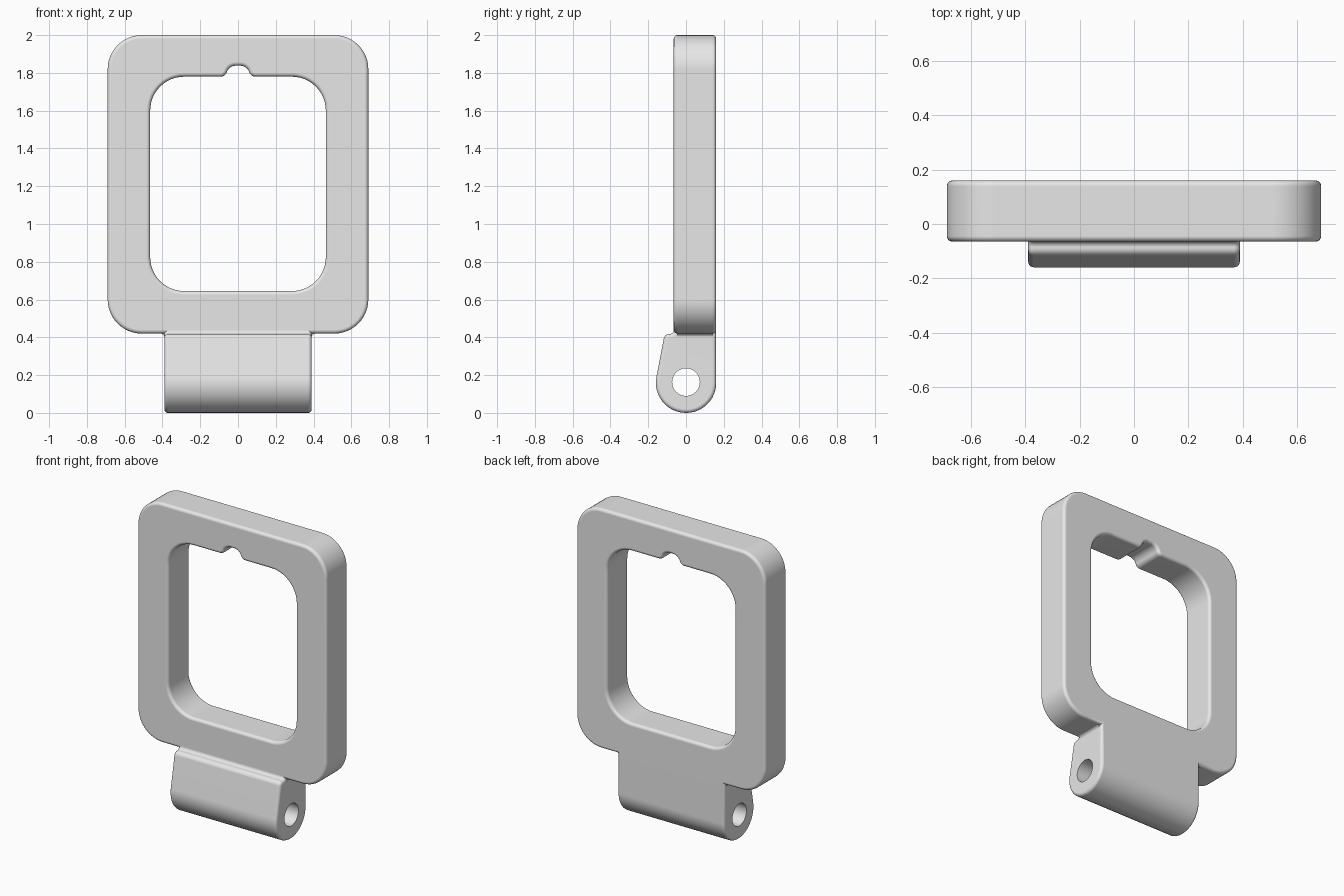
import bpy, bmesh, math
from mathutils import Vector

if "Cube" in bpy.data.objects:
    bpy.data.objects.remove(bpy.data.objects["Cube"], do_unlink=True)

grey = bpy.data.materials.new("light_grey")
grey.use_nodes = True
grey.diffuse_color = (0.8, 0.8, 0.8, 1)
grey.node_tree.nodes["Principled BSDF"].inputs["Base Color"].default_value = (0.8, 0.8, 0.8, 1)

EDGE = 0.02               # rounding of the outer edges
FRONT, BACK = -0.065, 0.16


def rounded(corners, steps=12):
    """Outline from counter-clockwise (u, v, radius) corners."""
    out = []
    n = len(corners)
    for i, (u, v, r) in enumerate(corners):
        p = Vector((u, v))
        if r == 0:
            out.append(p)
            continue
        a = (Vector(corners[i - 1][:2]) - p).normalized()
        b = (Vector(corners[(i + 1) % n][:2]) - p).normalized()
        half = a.angle(b) / 2
        centre = p + (a + b).normalized() * r / math.sin(half)
        start = p + a * r / math.tan(half) - centre
        end = p + b * r / math.tan(half) - centre
        sweep = math.pi - 2 * half
        for k in range(steps + 1):
            t = k / steps
            out.append(centre + (start * math.sin((1 - t) * sweep)
                                 + end * math.sin(t * sweep)) / math.sin(sweep))
    return out


def inset(outline, d):
    """Move an outline inwards by d."""
    out = []
    n = len(outline)
    for i, p in enumerate(outline):
        e = (p - outline[i - 1]).normalized()
        f = (outline[(i + 1) % n] - p).normalized()
        n1, n2 = Vector((-e.y, e.x)), Vector((-f.y, f.x))
        out.append(p + (n1 + n2) * d / (1 + n1.dot(n2)))
    return out


def prism(name, outline, layers, axis):
    """Stack the outline at each (position, inset) layer along x or y."""
    bm = bmesh.new()
    rings = []
    for pos, d in layers:
        rings.append([bm.verts.new((pos, p.x, p.y) if axis == "x" else (p.x, pos, p.y))
                      for p in inset(outline, d)])
    n = len(outline)
    for lo, hi in zip(rings, rings[1:]):
        for i in range(n):
            j = (i + 1) % n
            bm.faces.new((lo[i], lo[j], hi[j], hi[i]))
    bm.faces.new(rings[0])
    bm.faces.new(rings[-1])
    bmesh.ops.recalc_face_normals(bm, faces=bm.faces)
    mesh = bpy.data.meshes.new(name)
    bm.to_mesh(mesh)
    bm.free()
    mesh.materials.append(grey)
    ob = bpy.data.objects.new(name, mesh)
    bpy.context.collection.objects.link(ob)
    return ob


def both_ends(lo, hi, profile):
    """Mirror (depth, inset) steps onto both ends of a prism."""
    return [(lo + d, s) for d, s in profile] + [(hi - d, s) for d, s in reversed(profile)]


def combine(body, tool, operation):
    mod = body.modifiers.new(tool.name, "BOOLEAN")
    mod.operation, mod.solver, mod.object = operation, "EXACT", tool
    bpy.context.view_layer.objects.active = body
    bpy.ops.object.modifier_apply(modifier=mod.name)
    bpy.data.objects.remove(tool, do_unlink=True)


angles = [math.radians(15 * k) for k in range(7)]
round_over = [(EDGE * (1 - math.cos(a)), EDGE * (1 - math.sin(a))) for a in angles]
flare = [(-0.05, -EDGE)] + [(EDGE * (1 - math.cos(a)), -EDGE * (1 - math.sin(a))) for a in angles]
# quarter rounds for the window rim bulge towards the opening
flare[1:] = [(EDGE * (1 - math.cos(math.pi / 2 - a)), -EDGE * (1 - math.cos(math.pi / 2 - b)))
             for a, b in zip(reversed(angles), angles)]

# Rounded outer frame
frame = prism("frame", rounded([(-0.69, 0.42, 0.18), (0.69, 0.42, 0.18),
                                (0.69, 2.0, 0.18), (-0.69, 2.0, 0.18)]),
              both_ends(FRONT, BACK, round_over), "y")

# Hinge lug with a round bottom and a sloping front
lug = prism("hinge_lug", rounded([(0.16, 0, 0.159), (0.16, 0.46, 0), (0.14, 0.48, 0),
                                  (-0.04, 0.48, 0), (FRONT, 0.46, 0), (FRONT, 0.418, 0.02),
                                  (-0.113, 0.418, 0.03), (-0.193, 0, 0.159)]),
            both_ends(-0.39, 0.39, round_over), "x")

# Small fillets between lug sides and frame
neck = prism("neck_fillet", rounded([(-0.389, 0.38, 0), (0.389, 0.38, 0), (0.389, 0.421, 0.025),
                                     (0.45, 0.421, 0), (0.45, 0.44, 0), (-0.45, 0.44, 0),
                                     (-0.45, 0.421, 0), (-0.389, 0.421, 0.025)], 6),
             [(FRONT + EDGE, 0), (BACK - EDGE, 0)], "y")

# Window opening with a keying notch at the top
window = prism("window_cutter", rounded([(-0.465, 0.645, 0.18), (0.465, 0.645, 0.18),
                                         (0.465, 1.78, 0.18), (0.068, 1.78, 0.035),
                                         (0.047, 1.838, 0.05), (-0.047, 1.838, 0.05),
                                         (-0.068, 1.78, 0.035), (-0.465, 1.78, 0.18)]),
               both_ends(FRONT, BACK, flare), "y")

# Pin bore through the lug
circle = [Vector((0.073 * math.cos(a), 0.163 + 0.073 * math.sin(a)))
          for a in (math.tau * k / 48 for k in range(48))]
bore = prism("bore_cutter", circle, [(-0.6, 0), (0.6, 0)], "x")

combine(frame, window, "DIFFERENCE")
combine(frame, lug, "UNION")
combine(frame, neck, "UNION")
combine(frame, bore, "DIFFERENCE")

# Smooth roundings, flat broad faces
bpy.ops.object.select_all(action="DESELECT")
frame.select_set(True)
bpy.context.view_layer.objects.active = frame
bpy.ops.object.shade_smooth_by_angle(angle=math.radians(35))
weighted = frame.modifiers.new("weighted_normals", "WEIGHTED_NORMAL")
weighted.keep_sharp = True
